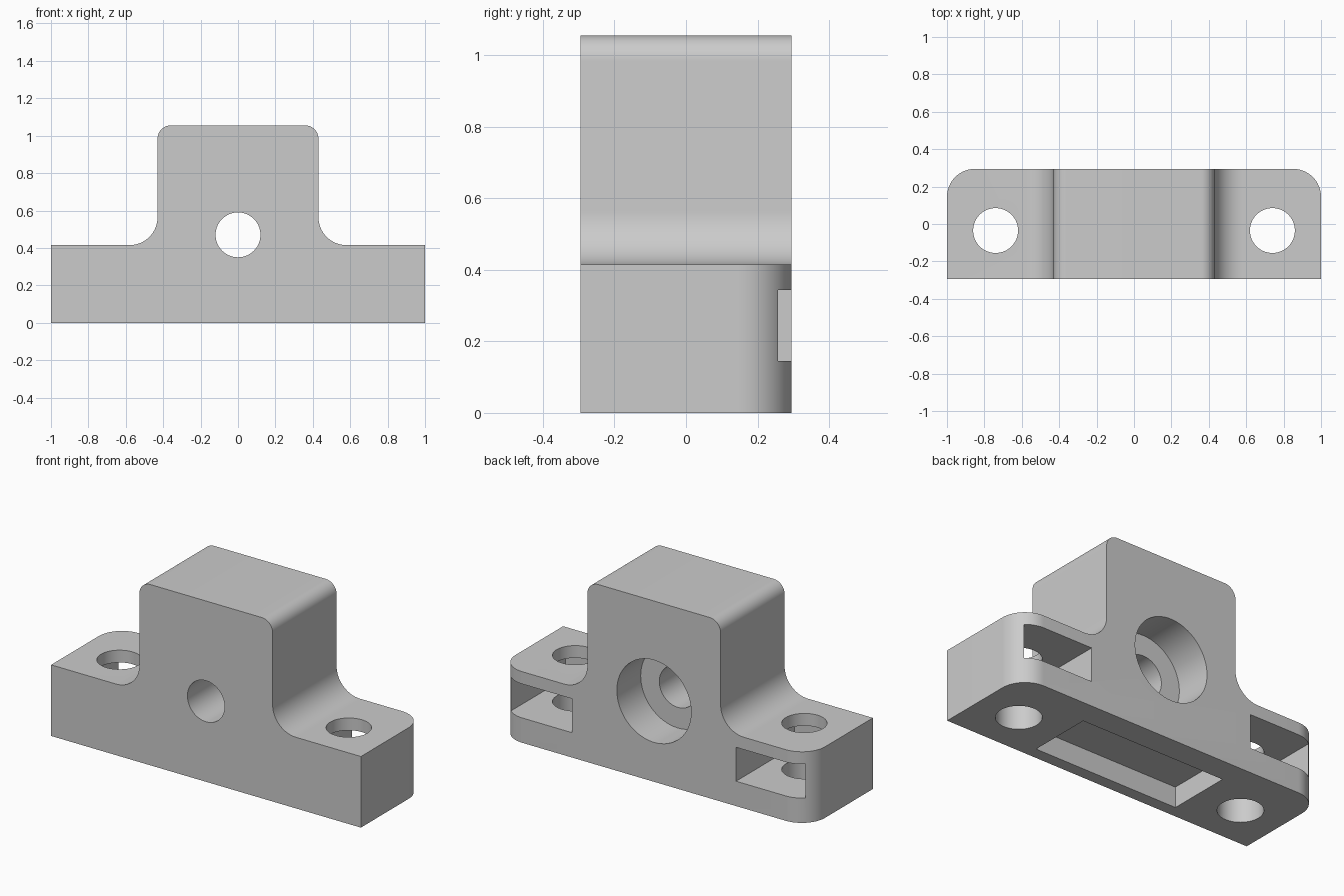
import bpy, bmesh
from math import radians
from mathutils import Matrix

default = bpy.data.objects.get("Cube")
if default:
    bpy.data.objects.remove(default, do_unlink=True)

HALF_DEPTH = 0.295
HEIGHT, FLANGE_Z, TOWER_X = 1.055, 0.415, 0.43
SCREW_X, SCREW_Y = 0.74, -0.035
BORE_Z = 0.47

grey = bpy.data.materials.new("plain_grey")
grey.use_nodes = True
colour = (0.6, 0.6, 0.6, 1)
grey.diffuse_color = colour
grey.node_tree.nodes["Principled BSDF"].inputs["Base Color"].default_value = colour


def make_object(name, bm):
    bmesh.ops.recalc_face_normals(bm, faces=bm.faces)
    mesh = bpy.data.meshes.new(name)
    bm.to_mesh(mesh)
    bm.free()
    mesh.materials.append(grey)
    obj = bpy.data.objects.new(name, mesh)
    bpy.context.collection.objects.link(obj)
    return obj


def round_edges(bm, radius, segments, rule):
    edges = [e for e in bm.edges if all(rule(v.co) for v in e.verts)]
    bmesh.ops.bevel(bm, geom=edges, offset=radius, segments=segments,
                    profile=0.5, affect='EDGES', clamp_overlap=False)


def near(a, b):
    return abs(a - b) < 1e-4


def box_cutter(name, low, high):
    bm = bmesh.new()
    bmesh.ops.create_cube(bm, size=1)
    for v in bm.verts:
        v.co = [h if c > 0 else l for c, l, h in zip(v.co, low, high)]
    return make_object(name, bm)


def round_cutter(name, centre, radius, length, along_y=False):
    bm = bmesh.new()
    turn = Matrix.Rotation(radians(90), 4, 'X') if along_y else Matrix()
    bmesh.ops.create_cone(bm, cap_ends=True, segments=64, radius1=radius,
                          radius2=radius, depth=length,
                          matrix=Matrix.Translation(centre) @ turn)
    return make_object(name, bm)


# Stepped body: extruded T outline with rounded edges
half = [(1, 0), (1, FLANGE_Z), (TOWER_X, FLANGE_Z), (TOWER_X, HEIGHT)]
outline = half + [(-x, z) for x, z in reversed(half)]
bm = bmesh.new()
face = bm.faces.new([bm.verts.new((x, -HALF_DEPTH, z)) for x, z in outline])
extruded = bmesh.ops.extrude_face_region(bm, geom=[face])["geom"]
for v in extruded:
    if isinstance(v, bmesh.types.BMVert):
        v.co.y = HALF_DEPTH

for side in (-1, 1):
    # tower top, inner fillet, back corner of the flange
    round_edges(bm, 0.07, 12, lambda c: near(c.x, side * TOWER_X) and near(c.z, HEIGHT))
    round_edges(bm, 0.15, 16, lambda c: near(c.x, side * TOWER_X) and near(c.z, FLANGE_Z))
    round_edges(bm, 0.15, 16, lambda c: near(c.x, side) and near(c.y, HALF_DEPTH))
body = make_object("mounting_block", bm)

# Central bore, wide counterbore from the back, recess underneath
cutters = [
    round_cutter("bore_cutter", (0, 0, BORE_Z), 0.12, 1, True),
    round_cutter("counterbore_cutter", (0, HALF_DEPTH, BORE_Z), 0.24, 0.44, True),
    box_cutter("recess_cutter", (-0.465, -0.225, -0.1), (0.465, 0.15, 0.12)),
]
# Screw holes and nut slots on both flanges
for side in (-1, 1):
    x = side * SCREW_X
    cutters.append(box_cutter("nut_slot_cutter", (x - 0.21, SCREW_Y - 0.21, 0.145),
                              (x + 0.21, 0.5, 0.343)))
    cutters.append(round_cutter("screw_hole_cutter", (x, SCREW_Y, 0.2), 0.12, 0.8))

bpy.ops.object.select_all(action='DESELECT')
body.select_set(True)
bpy.context.view_layer.objects.active = body
for cutter in cutters:
    cutter.hide_render = True
    cut = body.modifiers.new("cut", 'BOOLEAN')
    cut.operation = 'DIFFERENCE'
    cut.solver = 'EXACT'
    cut.object = cutter
    bpy.ops.object.modifier_apply(modifier=cut.name)
    bpy.data.objects.remove(cutter, do_unlink=True)

bpy.ops.object.shade_smooth_by_angle(angle=radians(30))
